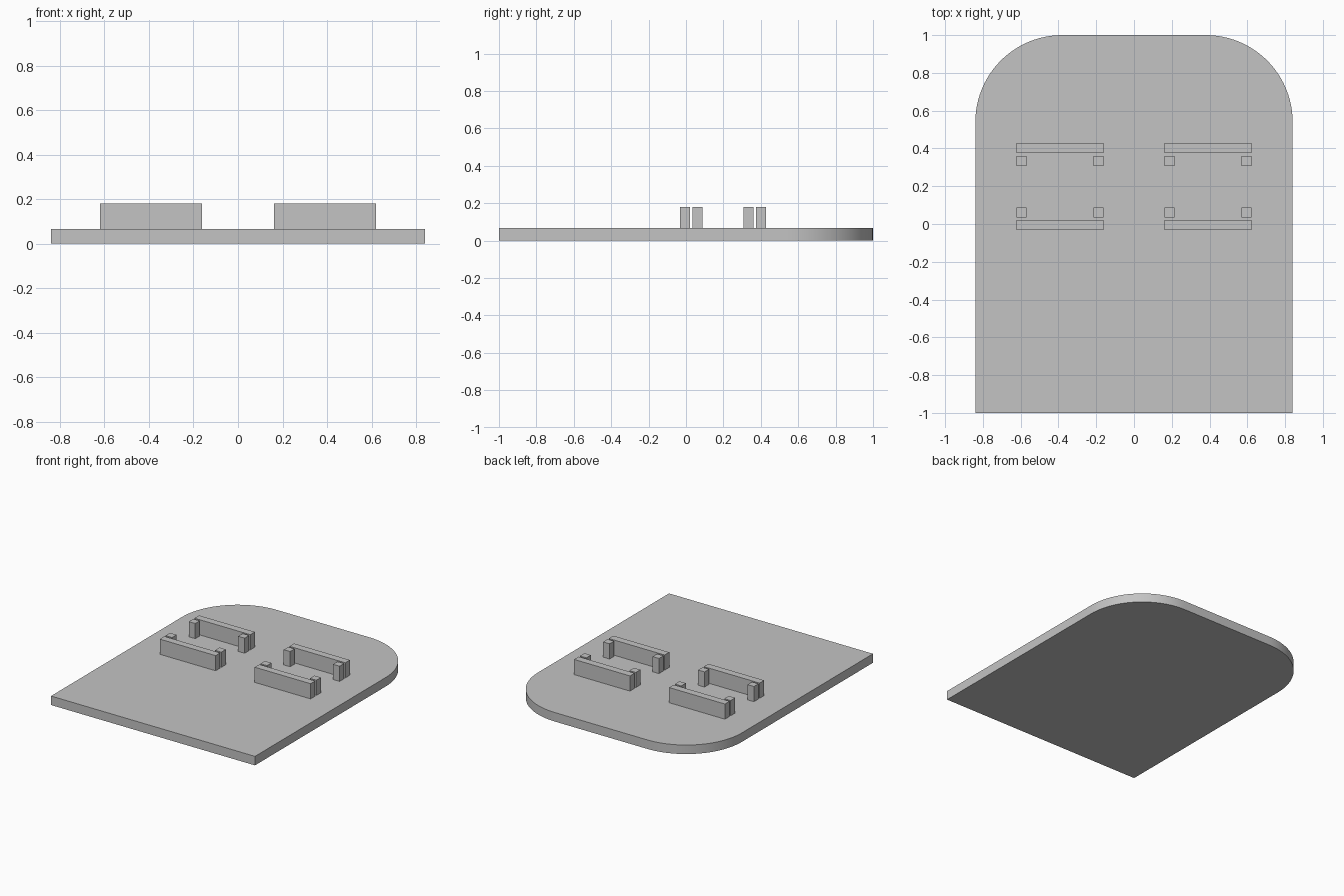
import bpy
import bmesh
from mathutils import Matrix, Vector

cube = bpy.data.objects.get("Cube")
if cube:
    bpy.data.objects.remove(cube, do_unlink=True)

PLATE_TOP = 0.067
RAIL_TOP = 0.18
SLOT_Y = 0.198  # centre line between the front and back rails

grey = bpy.data.materials.new("plain grey")
grey.use_nodes = True
colour = (0.55, 0.55, 0.55, 1)
grey.diffuse_color = colour
grey.node_tree.nodes["Principled BSDF"].inputs["Base Color"].default_value = colour


def box(name, low, high, corner_radius=0):
    """Box between two corners; optionally round its two back upright edges."""
    low, high = Vector(low), Vector(high)
    bm = bmesh.new()
    place = Matrix.Translation((low + high) / 2) @ Matrix.Diagonal((high - low).to_4d())
    bmesh.ops.create_cube(bm, size=1, matrix=place)
    if corner_radius:
        back = [e for e in bm.edges if all(v.co.y > high.y - 0.001 for v in e.verts)
                and abs(e.verts[0].co.z - e.verts[1].co.z) > 0.01]
        bmesh.ops.bevel(bm, geom=back, offset=corner_radius, offset_type='OFFSET',
                        segments=24, profile=0.5, affect='EDGES')
    mesh = bpy.data.meshes.new(name)
    bm.to_mesh(mesh)
    bm.free()
    mesh.materials.append(grey)
    obj = bpy.data.objects.new(name, mesh)
    bpy.context.collection.objects.link(obj)
    return obj


# Base plate with two large rounded corners at the back
plate = box("base_plate", (-0.84, -1, 0), (0.84, 1, PLATE_TOP), corner_radius=0.46)
bpy.ops.object.select_all(action='DESELECT')
plate.select_set(True)
bpy.context.view_layer.objects.active = plate
bpy.ops.object.shade_smooth_by_angle()

# Four rails, each with a post near both ends on the inner side
for side, sx in (("left", 1), ("right", -1)):
    for end, sy in (("front", -1), ("back", 1)):
        def block(name, x0, x1, y0, y1):
            xs = sorted((sx * x0, sx * x1))
            ys = sorted((SLOT_Y + sy * y0, SLOT_Y + sy * y1))
            box(f"{end}_{side}_{name}", (xs[0], ys[0], PLATE_TOP), (xs[1], ys[1], RAIL_TOP))

        block("rail", 0.161, 0.621, 0.177, 0.231)
        block("inner_post", 0.161, 0.214, 0.11, 0.163)
        block("outer_post", 0.568, 0.621, 0.11, 0.163)
